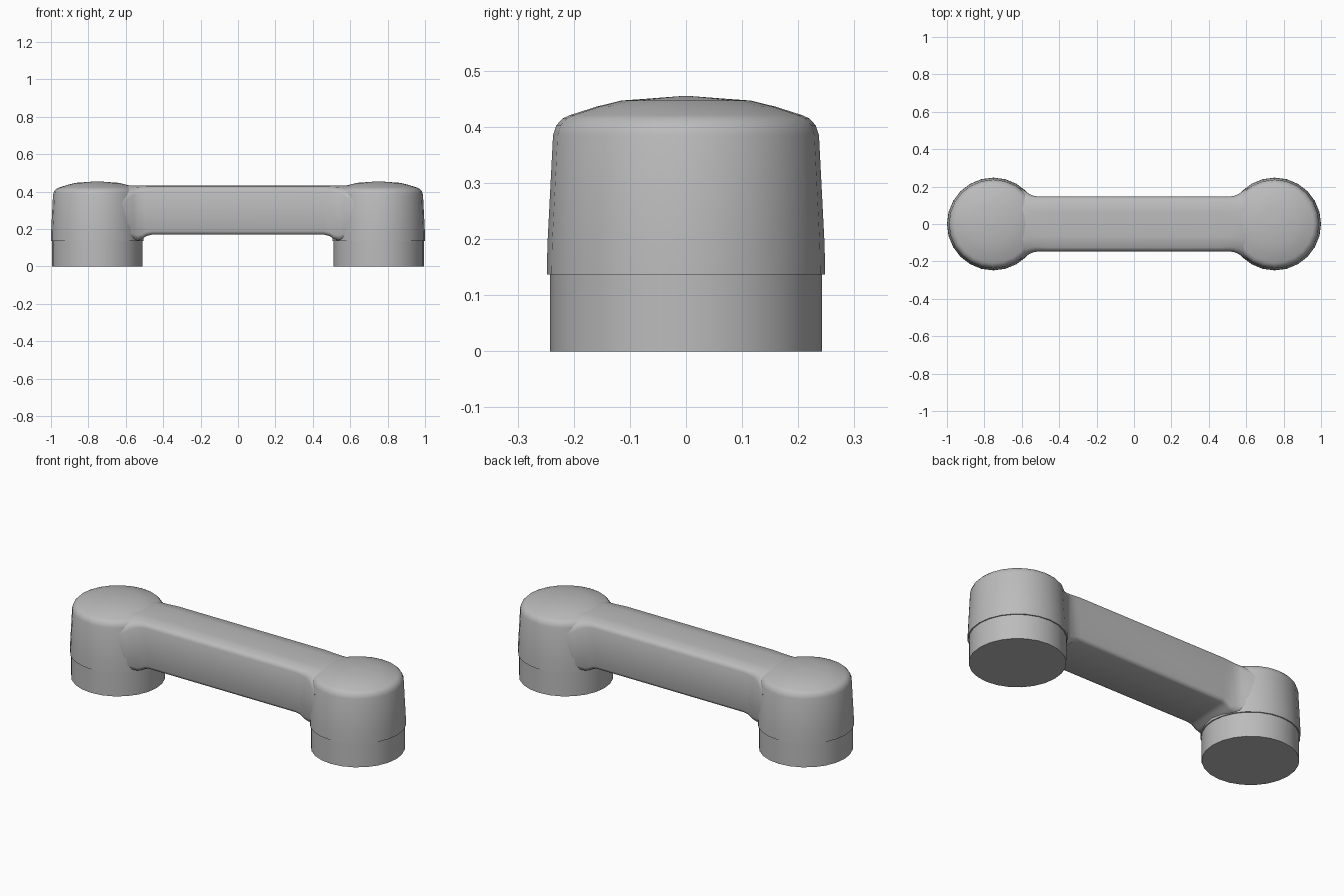
import bpy, bmesh, math

default = bpy.data.objects.get("Cube")
if default:
    bpy.data.objects.remove(default, do_unlink=True)

grey = bpy.data.materials.new("light_grey")
grey.use_nodes = True
COLOUR = (0.5, 0.5, 0.5, 1)
grey.diffuse_color = COLOUR
grey.node_tree.nodes["Principled BSDF"].inputs["Base Color"].default_value = COLOUR

JOINT_X = 0.752


def finish(bm, name, angle=35):
    bmesh.ops.remove_doubles(bm, verts=bm.verts, dist=0.0001)
    bmesh.ops.recalc_face_normals(bm, faces=bm.faces)
    mesh = bpy.data.meshes.new(name)
    bm.to_mesh(mesh)
    bm.free()
    mesh.materials.append(grey)
    obj = bpy.data.objects.new(name, mesh)
    bpy.context.collection.objects.link(obj)
    bpy.ops.object.select_all(action="DESELECT")
    obj.select_set(True)
    bpy.context.view_layer.objects.active = obj
    bpy.ops.object.shade_smooth_by_angle(angle=math.radians(angle))
    return obj


def bridge(bm, rings):
    """Skin a list of closed rings and cap both ends."""
    loops = [[bm.verts.new(p) for p in ring] for ring in rings]
    n = len(loops[0])
    for a, b in zip(loops, loops[1:]):
        for i in range(n):
            j = (i + 1) % n
            bm.faces.new((a[i], a[j], b[j], b[i]))
    bm.faces.new(loops[0])
    bm.faces.new(loops[-1])


def turned(name, x, profile, sides=24):
    bm = bmesh.new()
    angles = [2 * math.pi * i / sides for i in range(sides)]
    bridge(bm, [[(x + r * math.cos(a), r * math.sin(a), z) for a in angles]
                for r, z in profile])
    return finish(bm, name)


def arm_section(x, w, bottom, top, c):
    """Rounded cross-section with a gently crowned top."""
    half = [(w - c, bottom), (w - c * 0.3, bottom + c * 0.3), (w, bottom + c),
            (w, top - c * 1.6), (w - c * 0.3, top - c * 0.9),
            (w - c, top - c * 0.4), (w * 0.45, top - 0.002)]
    return [(x, y, z) for y, z in half] + [(x, -y, z) for y, z in reversed(half)]


# Joint housings and their narrower mounting collars
housing_profile = [(0.24, 0.137), (0.248, 0.137), (0.247, 0.19), (0.237, 0.385),
                   (0.231, 0.403), (0.22, 0.415), (0.207, 0.421),
                   (0.16, 0.436), (0.115, 0.447), (0.06, 0.451), (0.008, 0.455)]
collar_profile = [(0.242, 0), (0.242, 0.14)]
for side, sign in (("left", 1), ("right", -1)):
    turned(side + "_joint_housing", sign * JOINT_X, housing_profile)
    turned(side + "_mounting_collar", sign * JOINT_X, collar_profile)

# Connecting arm with flared roots blending into the housings
flare = [(0.46, 0.146, 0.17, 0.435, 0.02), (0.49, 0.146, 0.163, 0.435, 0.022),
         (0.51, 0.147, 0.148, 0.435, 0.024), (0.535, 0.15, 0.139, 0.435, 0.027),
         (0.56, 0.161, 0.139, 0.435, 0.034), (0.59, 0.182, 0.139, 0.434, 0.045),
         (0.62, 0.198, 0.139, 0.43, 0.055)]
stations = [(-s[0], *s[1:]) for s in reversed(flare)] + flare
bm = bmesh.new()
bridge(bm, [arm_section(*s) for s in stations])
finish(bm, "connecting_arm", 50)
